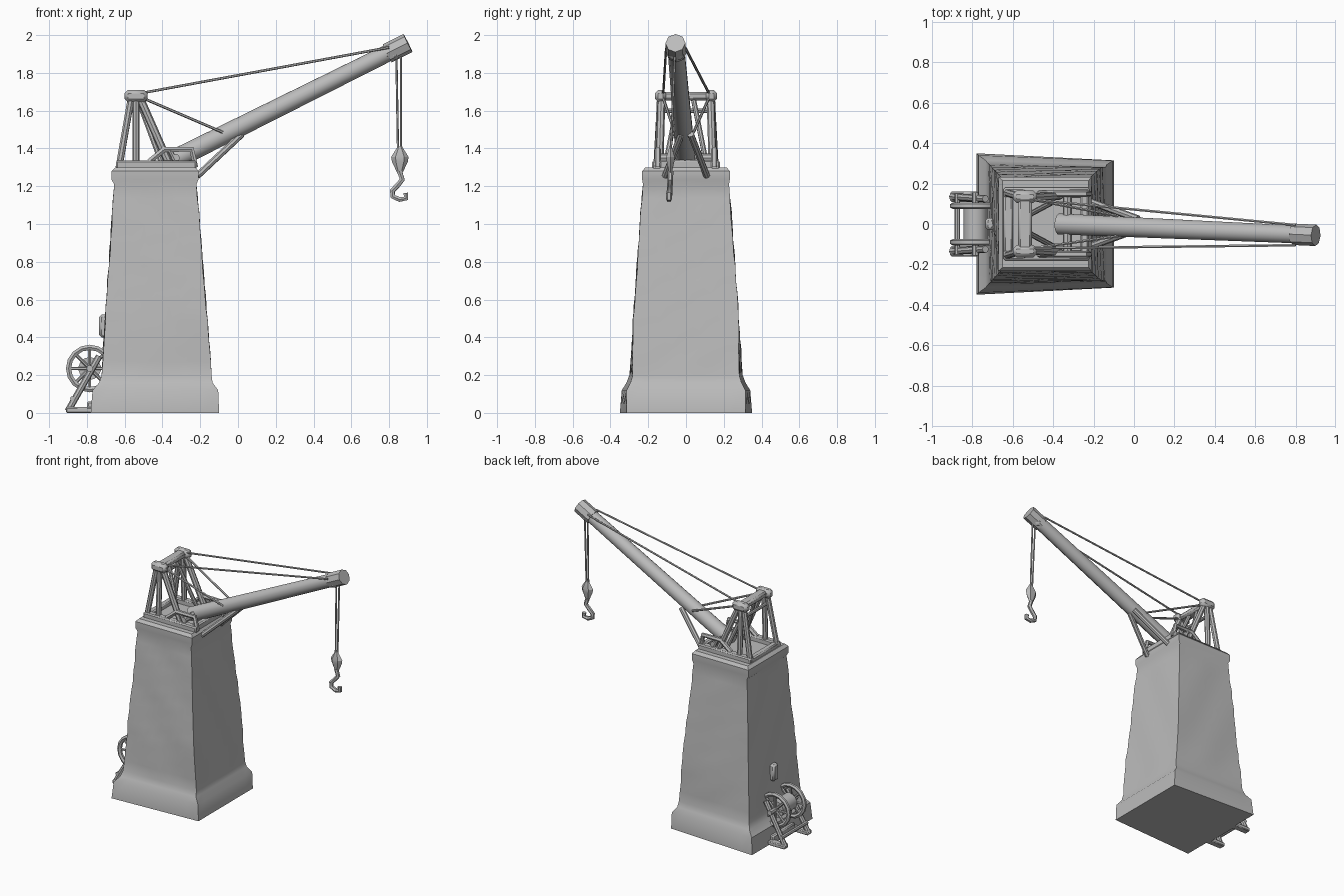
import bpy, bmesh, math
from mathutils import Vector

if "Cube" in bpy.data.objects:
    bpy.data.objects.remove(bpy.data.objects["Cube"])

grey = bpy.data.materials.new("stone_grey")
grey.diffuse_color = (0.5, 0.5, 0.5, 1)
grey.use_nodes = True
grey.node_tree.nodes["Principled BSDF"].inputs["Base Color"].default_value = grey.diffuse_color


def finish(name, bm, angle=40):
    bmesh.ops.recalc_face_normals(bm, faces=bm.faces)
    me = bpy.data.meshes.new(name)
    bm.to_mesh(me)
    bm.free()
    ob = bpy.data.objects.new(name, me)
    bpy.context.collection.objects.link(ob)
    me.materials.append(grey)
    bpy.ops.object.select_all(action='DESELECT')
    ob.select_set(True)
    bpy.context.view_layer.objects.active = ob
    bpy.ops.object.shade_smooth_by_angle(angle=math.radians(angle))
    return ob


def tube(name, a, b, r1, r2=None, n=8):
    """Round bar between two points."""
    a, b = Vector(a), Vector(b)
    bm = bmesh.new()
    bmesh.ops.create_cone(bm, cap_ends=True, segments=n, radius1=r1,
                          radius2=r1 if r2 is None else r2, depth=(b - a).length)
    bmesh.ops.rotate(bm, verts=bm.verts, matrix=(b - a).to_track_quat('Z', 'Y').to_matrix())
    bmesh.ops.translate(bm, verts=bm.verts, vec=(a + b) / 2)
    return finish(name, bm)


def box(name, lo, hi, bevel=0.008):
    lo, hi = Vector(lo), Vector(hi)
    bm = bmesh.new()
    bmesh.ops.create_cube(bm, size=1)
    for v in bm.verts:
        v.co = (lo + hi) / 2 + Vector([v.co[i] * (hi - lo)[i] for i in range(3)])
    bmesh.ops.bevel(bm, geom=bm.edges[:], offset=bevel, segments=1, affect='EDGES')
    return finish(name, bm)


def path(name, pts, r, cyclic=False):
    """Bar swept along a polyline."""
    cu = bpy.data.curves.new(name, 'CURVE')
    cu.dimensions = '3D'
    cu.bevel_depth, cu.bevel_resolution, cu.use_fill_caps = r, 1, True
    sp = cu.splines.new('POLY')
    sp.points.add(len(pts) - 1)
    for p, q in zip(sp.points, pts):
        p.co = (*q, 1)
    sp.use_cyclic_u = cyclic
    ob = bpy.data.objects.new(name, cu)
    bpy.context.collection.objects.link(ob)
    bpy.ops.object.select_all(action='DESELECT')
    ob.select_set(True)
    bpy.context.view_layer.objects.active = ob
    bpy.ops.object.convert(target='MESH')
    ob = bpy.context.object
    ob.data.materials.clear()
    ob.data.materials.append(grey)
    bpy.ops.object.shade_smooth_by_angle(angle=math.radians(50))
    return ob


# Tapered masonry tower: rows of z, x_min, x_max, half depth
rows = [(0, -.78, -.10, .35), (.12, -.77, -.105, .34), (.16, -.735, -.135, .315),
        (.2, -.722, -.14, .30), (1.21, -.655, -.22, .228), (1.235, -.67, -.21, .232),
        (1.28, -.67, -.21, .232), (1.3, -.65, -.225, .215)]
bm = bmesh.new()
N, rings, dense = 8, [], []
for r0, r1 in zip(rows, rows[1:]):
    steps = 14 if r1[0] - r0[0] > .5 else 1
    dense += [[a + (b - a) * i / steps for a, b in zip(r0, r1)] for i in range(steps)]
dense.append(rows[-1])
for z, x0, x1, d in dense:
    taper = 1 - .1 * max(0, 1 - z / .5)      # right side slightly narrower at the foot
    c = [(x0, -d), (x1, -d * taper), (x1, d * taper), (x0, d)]
    ring = []
    for k in range(4):
        p, q = Vector(c[k]), Vector(c[(k + 1) % 4])
        for i in range(N):
            co = p.lerp(q, i / N)
            v = Vector((co.x, co.y, z))
            if .21 < z < 1.2:                # gentle unevenness of the walls
                w = math.sin(17 * v.x + 23 * z) * math.sin(19 * v.y - 13 * z + 1) * .005
                v += Vector((co.x + .44, co.y, 0)).normalized() * w
            ring.append(bm.verts.new(v))
    rings.append(ring)
for A, B in zip(rings, rings[1:]):
    for i in range(4 * N):
        j = (i + 1) % (4 * N)
        bm.faces.new((A[i], A[j], B[j], B[i]))
bm.faces.new(rings[0])
bm.faces.new(rings[-1])
finish("tower", bm, 35)

# Boom with a heavier head
tube("boom", (-.37, 0, 1.325), (.84, -.053, 1.928), .053, .045, 14)
tube("boom_head", (.79, -.051, 1.903), (.90, -.056, 1.958), .053, .053, 8)
box("head_pulley", (.77, -.095, 1.87), (.86, -.01, 1.94), .02)
tube("boom_pivot", (-.33, -.16, 1.35), (-.33, .16, 1.35), .022)

# Parts repeated on both sides
for s in (-1, 1):
    # deck rails and cheek frames
    box("deck_rail", (-.645, s * .155 - .025, 1.28), (-.22, s * .155 + .025, 1.335))
    path("cheek_frame", [(-.47, s * .15, 1.33), (-.39, s * .15, 1.395),
                         (-.245, s * .15, 1.395), (-.225, s * .15, 1.30)], .017)
    tube("cheek_post", (-.32, s * .15, 1.31), (-.36, s * .15, 1.39), .013)
    # gantry legs
    tube("back_leg", (-.63, s * .155, 1.30), (-.565, s * .135, 1.67), .019)
    tube("middle_leg", (-.54, s * .15, 1.30), (-.54, s * .135, 1.67), .019)
    tube("front_leg", (-.37, s * .14, 1.33), (-.52, s * .13, 1.67), .021)
    tube("inner_brace", (-.40, s * .11, 1.31), (-.53, s * .04, 1.66), .014)
    box("gantry_end", (-.60, s * .135 - .03, 1.645), (-.48, s * .135 + .03, 1.71), .018)
    # boom struts
    tube("boom_strut", (-.215, s * .11, 1.255), (.02, s * .025, 1.475), .018)
    # stay cables
    tube("short_stay", (-.50, s * .12, 1.665), (-.08, s * .05 - .01, 1.485), .0075, n=6)
    tube("long_stay", (-.50, s * .12, 1.695), (.80, s * .05 - .055, 1.935), .007, n=6)
    # hoist cables
    tube("hoist_cable", (.85 + s * .012, -.058, 1.92), (.855 + s * .008, -.08, 1.39), .006, n=6)
    # winch frame
    tube("winch_leg", (-.90, s * .135, .01), (-.735, s * .125, .30), .018)
    box("winch_foot", (-.91, s * .135 - .025, 0), (-.74, s * .135 + .025, .03), .006)
    # spoked winch wheel
    cx, cz, y = -.785, .235, s * .09
    ring = [(cx + .112 * math.cos(t * math.pi / 8), y, cz + .112 * math.sin(t * math.pi / 8))
            for t in range(16)]
    path("winch_wheel", ring, .016, True)
    for k in range(4):
        dx, dz = .11 * math.cos(k * math.pi / 4), .11 * math.sin(k * math.pi / 4)
        tube("wheel_spoke", (cx - dx, y, cz - dz), (cx + dx, y, cz + dz), .009, n=6)

# Gantry cross bars and deck beams
box("gantry_bar", (-.575, -.15, 1.655), (-.505, .15, 1.70), .012)
tube("gantry_tie", (-.56, -.13, 1.60), (-.56, .13, 1.60), .012)
box("rear_deck_beam", (-.645, -.16, 1.28), (-.60, .16, 1.33))
box("front_deck_beam", (-.265, -.16, 1.28), (-.225, .16, 1.34))

# Hook block and hook
bm = bmesh.new()
prof = [(1.41, .012), (1.355, .046), (1.33, .042), (1.265, .012)]
loops = [[bm.verts.new((.857 + r * math.cos(a * math.pi / 3),
                        -.082 + .55 * r * math.sin(a * math.pi / 3), z)) for a in range(6)]
         for z, r in prof]
for A, B in zip(loops, loops[1:]):
    for i in range(6):
        bm.faces.new((A[i], A[(i + 1) % 6], B[(i + 1) % 6], B[i]))
bm.faces.new(loops[0])
bm.faces.new(loops[-1])
finish("hook_block", bm, 25)
path("hook", [(.855, -.082, 1.28), (.87, -.083, 1.235), (.845, -.085, 1.205), (.817, -.087, 1.175),
              (.82, -.088, 1.145), (.855, -.09, 1.13), (.89, -.09, 1.135), (.888, -.09, 1.165)], .015)

# Winch drum, axle, cross bars and wall fitting
tube("winch_drum", (-.785, -.08, .235), (-.785, .08, .235), .06, n=14)
tube("winch_axle", (-.785, -.155, .235), (-.785, .155, .235), .018)
tube("winch_cross_bar", (-.875, -.15, .075), (-.875, .15, .075), .014)
box("winch_bed", (-.80, -.13, 0), (-.73, .13, .06))
box("wall_fitting", (-.735, -.03, .40), (-.69, .03, .52), .012)
